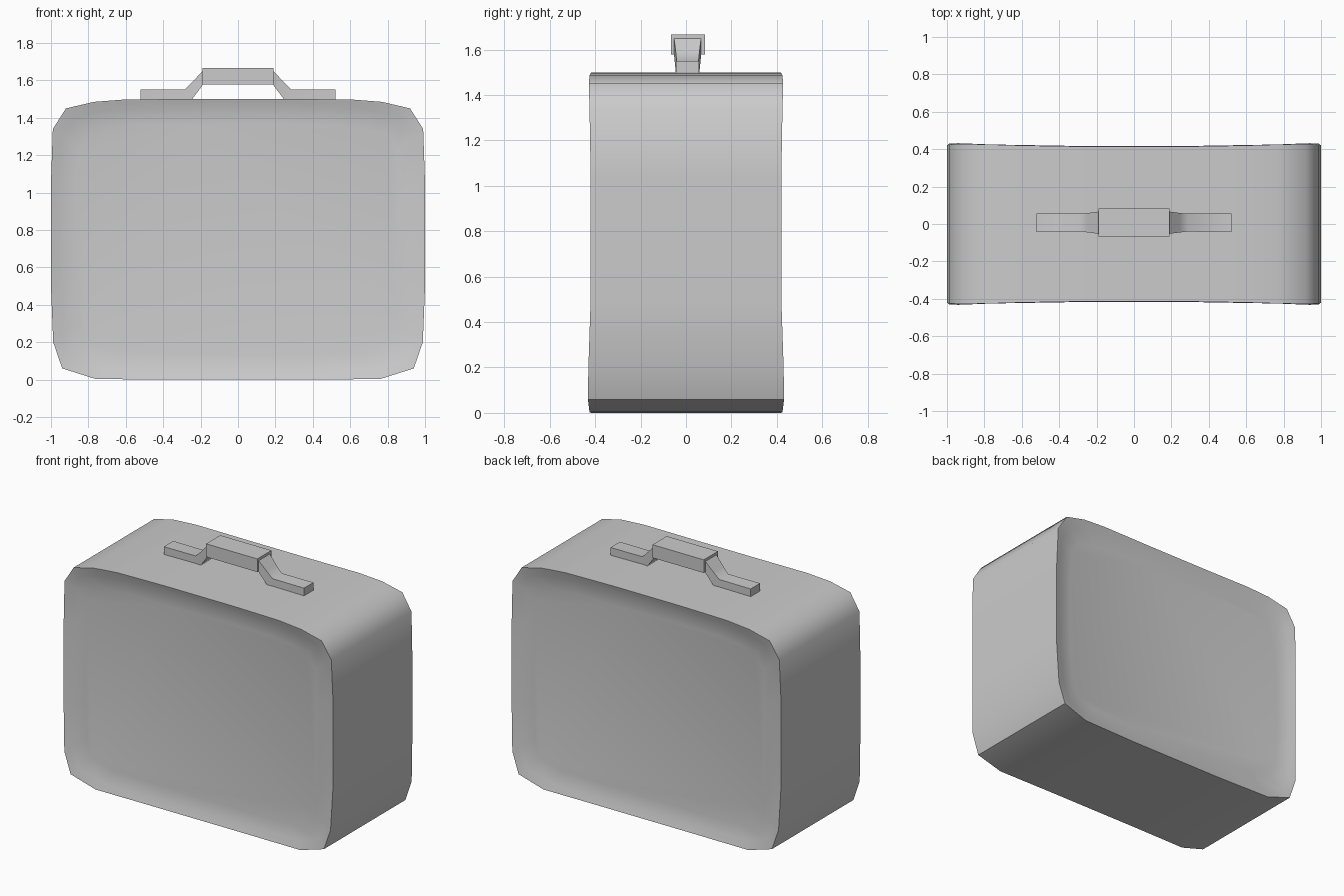
import bpy, bmesh, math

if "Cube" in bpy.data.objects:
    bpy.data.objects.remove(bpy.data.objects["Cube"])


def finish(name, bm, angle):
    bmesh.ops.recalc_face_normals(bm, faces=bm.faces)
    mesh = bpy.data.meshes.new(name)
    bm.to_mesh(mesh)
    bm.free()
    obj = bpy.data.objects.new(name, mesh)
    bpy.context.collection.objects.link(obj)
    bpy.ops.object.select_all(action='DESELECT')
    obj.select_set(True)
    bpy.context.view_layer.objects.active = obj
    bpy.ops.object.shade_smooth_by_angle(angle=math.radians(angle))
    return obj


def loft(bm, rings):
    loops = [[bm.verts.new(p) for p in r] for r in rings]
    for a, b in zip(loops, loops[1:]):
        n = len(a)
        for i in range(n):
            j = (i + 1) % n
            bm.faces.new((a[i], a[j], b[j], b[i]))
    bm.faces.new(loops[0])
    bm.faces.new(loops[-1][::-1])


# Case outline: x, z and half depth, right half from bottom to top
half = [(0.35, 0.0, 0.418), (0.76, 0.003, 0.425), (0.94, 0.06, 0.432),
        (0.988, 0.2, 0.43), (1.0, 0.5, 0.42), (1.0, 1.05, 0.42),
        (0.99, 1.34, 0.425), (0.92, 1.45, 0.428), (0.77, 1.485, 0.425),
        (0.6, 1.498, 0.42), (0.25, 1.5, 0.414)]
outline = half + [(-x, z, d) for x, z, d in reversed(half)]


# Shell with a shallow dished panel on the front and back
def ring(side, inset, drop):
    sx, sz = 1 - inset, 1 - inset / 0.75
    return [(x * sx, side * ((d if inset < 0.1 else 0.42) - drop),
             0.75 + (z - 0.75) * sz) for x, z, d in outline]


steps = [(0.14, 0.03), (0.05, 0.018), (0.012, 0.003), (0, 0)]
body = bmesh.new()
loft(body, [ring(-1, i, d) for i, d in steps] +
     [ring(1, i, d) for i, d in reversed(steps)])
finish("case_body", body, 50)

# Handle brackets: flat foot bending up into a slanted strut
path = [(0.52, 1.49, 1.55, 0.05), (0.285, 1.49, 1.55, 0.048),
        (0.245, 1.50, 1.59, 0.052), (0.185, 1.58, 1.655, 0.06)]
for side, name in ((-1, "left"), (1, "right")):
    bm = bmesh.new()
    loft(bm, [[(side * x, 0.007 - w, lo), (side * x, 0.007 + w, lo),
               (side * x, 0.007 + w, hi), (side * x, 0.007 - w, hi)]
              for x, lo, hi, w in path])
    finish("handle_bracket_" + name, bm, 50)

# Grip block
grip = bmesh.new()
bmesh.ops.create_cube(grip, size=1)
for v in grip.verts:
    v.co = (v.co.x * 0.38, 0.008 + v.co.y * 0.15, 1.623 + v.co.z * 0.088)
finish("handle_grip", grip, 30)
